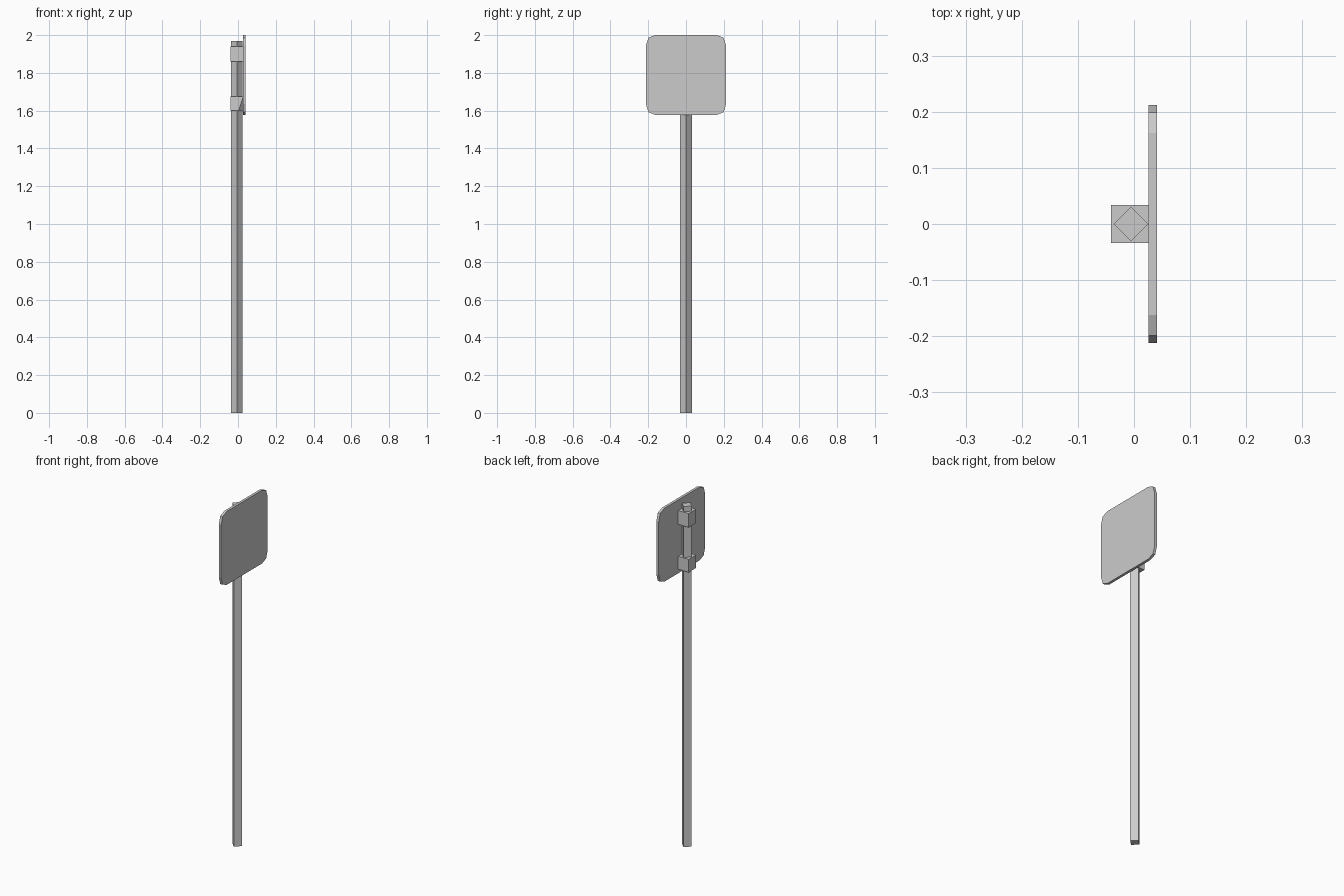
import bpy, bmesh
from math import pi
from mathutils import Vector, Matrix

cube = bpy.data.objects.get("Cube")
if cube:
    bpy.data.objects.remove(cube, do_unlink=True)

grey = bpy.data.materials.new("plain grey")
grey.use_nodes = True
colour = (0.6, 0.6, 0.6, 1)
grey.diffuse_color = colour
grey.node_tree.nodes["Principled BSDF"].inputs["Base Color"].default_value = colour


def add_part(name, bm):
    bmesh.ops.recalc_face_normals(bm, faces=bm.faces)
    mesh = bpy.data.meshes.new(name)
    bm.to_mesh(mesh)
    bm.free()
    mesh.materials.append(grey)
    obj = bpy.data.objects.new(name, mesh)
    bpy.context.collection.objects.link(obj)
    return obj


def box(low, high):
    low, high = Vector(low), Vector(high)
    bm = bmesh.new()
    place = Matrix.Translation((low + high) / 2) @ Matrix.Diagonal((*(high - low), 1))
    bmesh.ops.create_cube(bm, size=1, matrix=place)
    return bm


# Square post, turned so an edge faces the front
post_x, post_top = -0.0055, 1.97
bm = bmesh.new()
bmesh.ops.create_cone(bm, cap_ends=True, segments=4, radius1=0.0305, radius2=0.0305,
                      depth=post_top,
                      matrix=Matrix.Translation((post_x, 0, post_top / 2)))
# Keep the post corners on the x and y axes
corner = max(bm.verts, key=lambda v: v.co.x)
if abs(corner.co.y) > 0.01:
    bmesh.ops.rotate(bm, verts=bm.verts, cent=(post_x, 0, 0),
                     matrix=Matrix.Rotation(pi / 4, 3, "Z"))
add_part("post", bm)

# Clamps joining the post to the panel
add_part("upper_clamp", box((-0.041, -0.034, 1.86), (0.026, 0.034, 1.94)))

# The lower clamp has one clipped corner
bm = box((-0.041, -0.034, 1.6), (0.026, 0.034, 1.675))
a, b, c = Vector((0.026, -0.034, 1.67)), Vector((0.003, -0.034, 1.6)), Vector((0.026, -0.011, 1.6))
normal = (b - a).cross(c - a)
if normal.x < 0:
    normal.negate()
cut = bmesh.ops.bisect_plane(bm, geom=bm.verts[:] + bm.edges[:] + bm.faces[:],
                             plane_co=a, plane_no=normal, clear_outer=True)
bmesh.ops.holes_fill(bm, edges=[e for e in bm.edges if e.is_boundary])
add_part("lower_clamp", bm)

# Sign panel: a square plate with two-step rounded corners
half, mid_z = 0.212, 1.789
quarter = [(half, 0.155), (0.199, 0.197), (0.162, half)]
outline = []
for sy, sz in ((1, 1), (-1, 1), (-1, -1), (1, -1)):
    points = quarter if sy * sz > 0 else quarter[::-1]
    outline += [(sy * y, mid_z + sz * z) for y, z in points]
bm = bmesh.new()
face = bm.faces.new([bm.verts.new((0.026, y, z)) for y, z in outline])
extruded = bmesh.ops.extrude_face_region(bm, geom=[face], use_keep_orig=True)
bmesh.ops.translate(bm, vec=(0.015, 0, 0),
                    verts=[v for v in extruded["geom"] if isinstance(v, bmesh.types.BMVert)])
add_part("sign_panel", bm)
